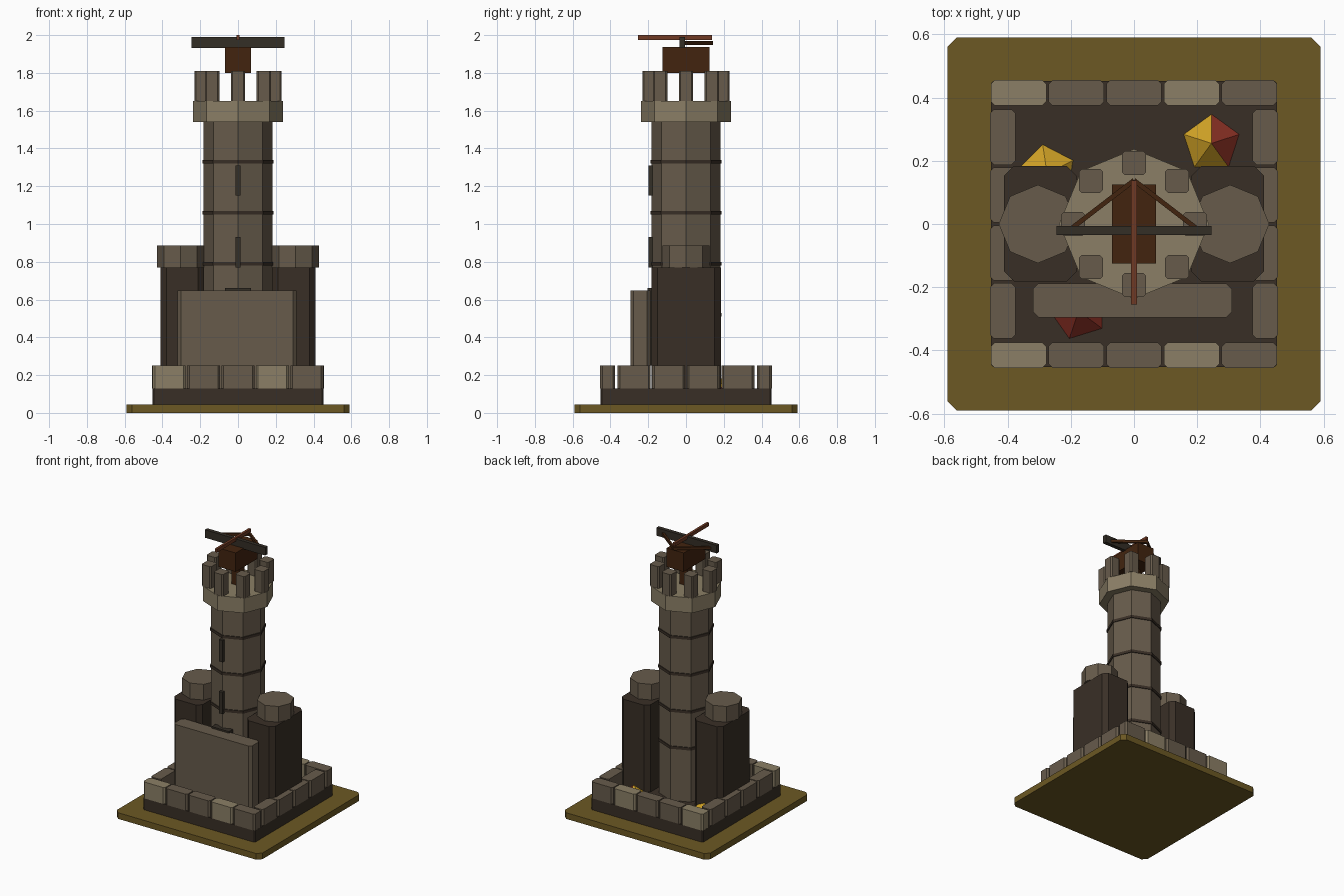
import bpy, bmesh, math
from mathutils import Vector

if "Cube" in bpy.data.objects:
    bpy.data.objects.remove(bpy.data.objects["Cube"])


def material(name, r, g, b):
    m = bpy.data.materials.new(name)
    lin = [((c / 255 + 0.055) / 1.055) ** 2.4 for c in (r, g, b)]
    m.diffuse_color = (*lin, 1)
    m.use_nodes = True
    m.node_tree.nodes["Principled BSDF"].inputs["Base Color"].default_value = m.diffuse_color
    return m


EARTH = material("olive earth", 108, 88, 35)
DARK = material("dark stone", 57, 47, 38)
STONE = material("grey stone", 103, 91, 75)
LIGHT = material("light stone", 139, 127, 102)
WOOD = material("dark wood", 66, 36, 15)
BOLT = material("red wood", 112, 58, 36)
IRON = material("dark iron", 52, 46, 38)
GOLD = material("gold", 210, 163, 38)
RED = material("red", 143, 50, 38)


def finish(name, bm, *mats):
    bmesh.ops.recalc_face_normals(bm, faces=bm.faces)
    me = bpy.data.meshes.new(name)
    bm.to_mesh(me)
    bm.free()
    ob = bpy.data.objects.new(name, me)
    bpy.context.collection.objects.link(ob)
    for m in mats:
        me.materials.append(m)
    return ob


def prism(name, pts, z0, z1, mat):
    bm = bmesh.new()
    face = bm.faces.new([bm.verts.new((x, y, z0)) for x, y in pts])
    ext = bmesh.ops.extrude_face_region(bm, geom=[face])
    verts = [v for v in ext["geom"] if isinstance(v, bmesh.types.BMVert)]
    bmesh.ops.translate(bm, verts=verts, vec=(0, 0, z1 - z0))
    return finish(name, bm, mat)


def block(name, x0, x1, y0, y1, z0, z1, mat, c=0.0):
    """Box with its upright corners cut off by c."""
    if c == 0:
        pts = [(x0, y0), (x1, y0), (x1, y1), (x0, y1)]
    else:
        pts = [(x0 + c, y0), (x1 - c, y0), (x1, y0 + c), (x1, y1 - c),
               (x1 - c, y1), (x0 + c, y1), (x0, y1 - c), (x0, y0 + c)]
    return prism(name, pts, z0, z1, mat)


def octagon(name, x, r, z0, z1, mat):
    pts = [(x + r * math.cos(k * math.pi / 4), r * math.sin(k * math.pi / 4)) for k in range(8)]
    return prism(name, pts, z0, z1, mat)


def bar(name, a, b, w, z0, z1, mat):
    a, b = Vector(a), Vector(b)
    d = (b - a).normalized() * w / 2
    n = Vector((-d.y, d.x))
    return prism(name, [a - n, b - n, b + n, a + n], z0, z1, mat)


# Ground slab and plinth
block("ground_slab", -0.59, 0.59, -0.59, 0.59, 0, 0.045, EARTH, 0.03)
block("plinth", -0.453, 0.453, -0.453, 0.453, 0.045, 0.13, DARK, 0.008)

# Low perimeter wall of separate blocks
for s in (-1, 1):
    for i in range(5):
        x = (i - 2) * 0.1825
        y = s * 0.415
        block("perimeter_block", x - 0.0875, x + 0.0875, y - 0.04, y + 0.04,
              0.13, 0.25, LIGHT if i in (0, 3) else STONE, 0.012)
    for i in range(4):
        x = s * 0.415
        y = (i - 1.5) * 0.183
        block("perimeter_block", x - 0.04, x + 0.04, y - 0.0875, y + 0.0875,
              0.13, 0.25, STONE, 0.012)

# Central tower with dark bands
octagon("tower", 0, 0.182, 0.13, 1.54, STONE)
for i in range(4):
    z = 0.52 + 0.27 * i
    octagon("tower_band", 0, 0.188, z - 0.01, z + 0.01, DARK)

# Arrow slits and door on the tower front
for z in (0.77, 1.15):
    block("arrow_slit", -0.014, 0.014, -0.199, -0.175, z, z + 0.16, IRON)
block("door", -0.07, 0.07, -0.205, -0.16, 0.25, 0.66, IRON)

# Crown with merlons
octagon("tower_crown", 0, 0.237, 1.54, 1.65, LIGHT)
for k in range(8):
    x = 0.193 * math.cos(k * math.pi / 4)
    y = 0.193 * math.sin(k * math.pi / 4)
    block("merlon", x - 0.038, x + 0.038, y - 0.038, y + 0.038, 1.65, 1.81, STONE, 0.009)

# Front screen wall
block("front_wall", -0.32, 0.31, -0.295, -0.188, 0.13, 0.648, STONE, 0.018)

# Side turrets
for s in (-1, 1):
    x = s * 0.296
    block("side_turret", x - 0.115, x + 0.115, -0.182, 0.184, 0.13, 0.77, DARK, 0.032)
    octagon("turret_cap", s * 0.304, 0.124, 0.77, 0.885, STONE)

# Two-coloured faceted heaps on the plinth
for x, y, reds, turn in ((0.245, 0.255, (3, 4), 0), (-0.275, 0.16, (), 0.15), (-0.175, -0.275, (1, 2, 3), 0.3)):
    bm = bmesh.new()
    ring = []
    for k in range(5):
        a = math.pi / 2 + turn + k * math.tau / 5
        ring.append(bm.verts.new((x + 0.092 * math.cos(a), y + 0.092 * math.sin(a), 0.13)))
    top = bm.verts.new((x, y, 0.205))
    for k in range(5):
        f = bm.faces.new((ring[k], ring[(k + 1) % 5], top))
        f.material_index = 1 if k in reds else 0
    bm.faces.new(ring[::-1])
    finish("faceted_heap", bm, GOLD, RED)

# Siege bow on the roof
block("bow_post", -0.03, 0.03, -0.03, 0.03, 1.65, 1.80, WOOD)
block("bow_mount", -0.069, 0.069, -0.125, 0.125, 1.80, 1.938, WOOD)
block("bow_arm", -0.245, 0.245, -0.034, -0.006, 1.932, 1.99, IRON)
for s in (-1, 1):
    bar("bow_string", (s * 0.195, -0.012), (0, 0.138), 0.015, 1.948, 1.968, WOOD)
block("bolt", -0.009, 0.009, -0.255, 0.138, 1.975, 2.0, BOLT)
